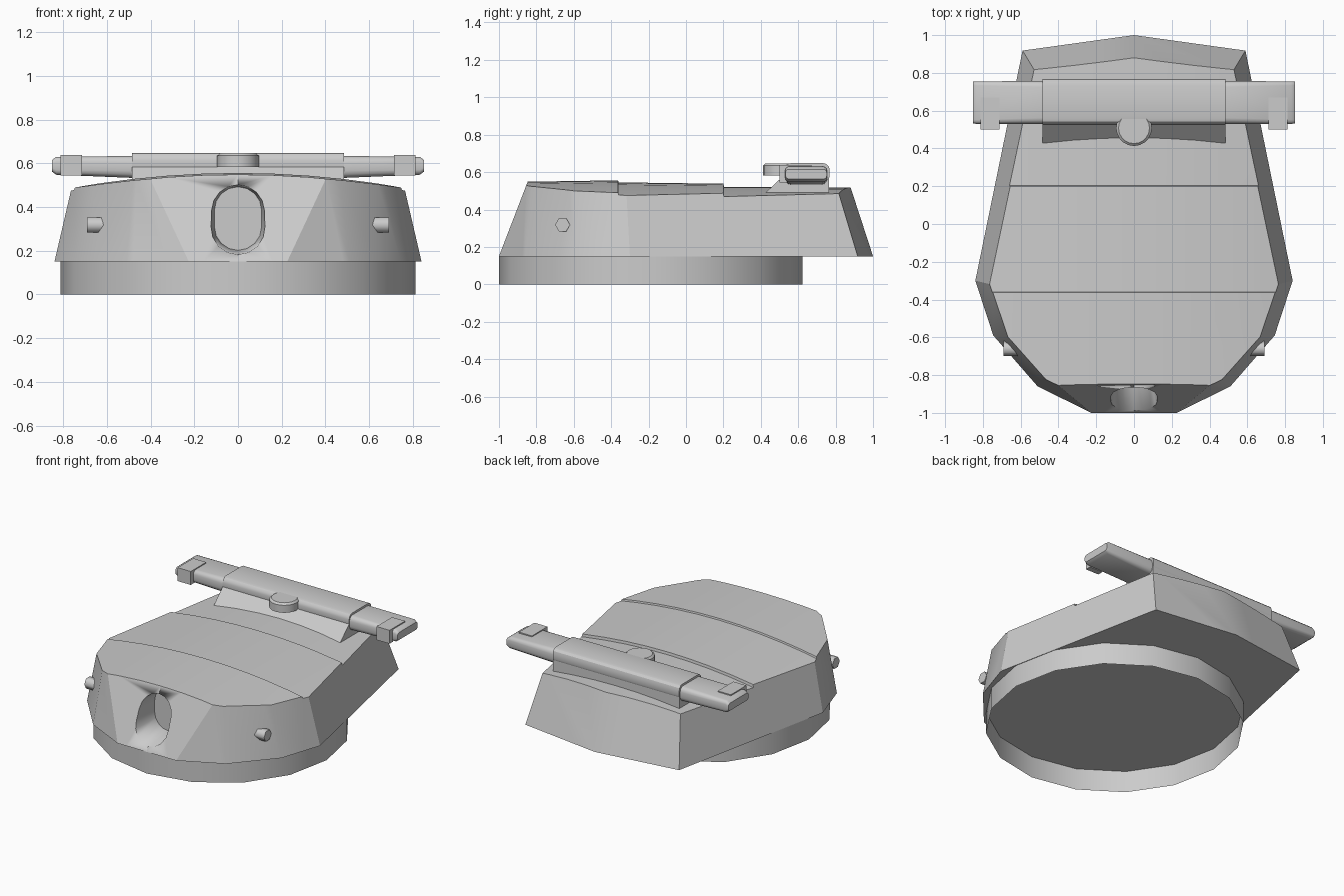
import bpy, bmesh, math
from mathutils import Vector

if "Cube" in bpy.data.objects:
    bpy.data.objects.remove(bpy.data.objects["Cube"])


def loft(name, rings, trims=()):
    """Closed solid skinned through equal rings of points, then trimmed by (point, outward normal) planes."""
    n = len(rings[0])
    bm = bmesh.new()
    vs = [[bm.verts.new(p) for p in r] for r in rings]
    for a, b in zip(vs, vs[1:]):
        for i in range(n):
            j = (i + 1) % n
            bm.faces.new((a[i], a[j], b[j], b[i]))
    bm.faces.new(vs[0][::-1])
    bm.faces.new(vs[-1])
    for co, no in trims:
        bmesh.ops.bisect_plane(bm, geom=bm.verts[:] + bm.edges[:] + bm.faces[:],
                               plane_co=co, plane_no=no, clear_outer=True)
        bmesh.ops.holes_fill(bm, edges=[e for e in bm.edges if e.is_boundary], sides=0)
    bmesh.ops.recalc_face_normals(bm, faces=bm.faces[:])
    me = bpy.data.meshes.new(name)
    bm.to_mesh(me)
    bm.free()
    ob = bpy.data.objects.new(name, me)
    bpy.context.collection.objects.link(ob)
    return ob


def smooth(ob, angle=30):
    bpy.ops.object.select_all(action='DESELECT')
    ob.select_set(True)
    bpy.context.view_layer.objects.active = ob
    bpy.ops.object.shade_smooth_by_angle(angle=math.radians(angle))


def cylinder(name, n, r, depth, loc, rot=(0, 0, 0), ends='NGON', angle=30):
    bpy.ops.mesh.primitive_cylinder_add(vertices=n, radius=r, depth=depth, location=loc,
                                        rotation=rot, end_fill_type=ends)
    ob = bpy.context.object
    ob.name = name
    smooth(ob, angle)
    return ob


def rounded(x, y0, y1, z0, z1, r, n=3):
    """Rounded rectangle in the YZ plane."""
    pts = []
    for k, (cy, cz) in enumerate([(y1 - r, z1 - r), (y0 + r, z1 - r), (y0 + r, z0 + r), (y1 - r, z0 + r)]):
        for i in range(n + 1):
            a = math.pi / 2 * (k + i / n)
            pts.append((x, cy + r * math.cos(a), cz + r * math.sin(a)))
    return pts


def mirrored(half):
    """Full outline from its right half, with the first point on the centre line."""
    return half + [(-x, y) for x, y in reversed(half[1:])]


# turret ring, open at the bottom
cylinder("turret_ring", 16, 0.812, 0.15, (0, -0.188, 0.075), ends='NOTHING')

# hull side planes, from the lower and upper outlines
low = mirrored([(0, 1.0), (0.59, 0.918), (0.84, -0.30), (0.745, -0.59), (0.51, -0.86), (0.225, -1.0)])
high = mirrored([(0, 0.885), (0.53, 0.812), (0.76, -0.30), (0.685, -0.58), (0.465, -0.825), (0.40, -0.855)])
planes = []
for i in range(len(low)):
    j = (i + 1) % len(low)
    a, b = Vector((*low[i], 0.15)), Vector((*low[j], 0.15))
    c, d = [Vector((x, y, (0.518 if y > 0 else 0.545) - 0.115 * x * x)) for x, y in (high[i], high[j])]
    no = (b - a).cross((c + d) / 2 - (a + b) / 2).normalized()
    if no.dot(a + b) < 0:
        no.negate()
    planes.append((a, no))

# hull: arched roof in three stepped plates, trimmed by the sloping sides
steps = [(-1.1, 0.545), (-0.363, 0.556), (-0.36, 0.545), (0.20, 0.538), (0.203, 0.52), (1.1, 0.518)]
rings = []
for i in range(13):
    x = -0.96 + 0.16 * i
    rings.append([(x, 1.1, 0.15), (x, -1.1, 0.15)] + [(x, y, z - 0.118 * x * x) for y, z in steps])
hull = loft("turret_hull", rings, planes)
smooth(hull, 23.5)

# gun opening in the front plate, narrowing inward
arcs = [(cz, math.pi * (k + i / 8)) for k, cz in ((0, 0.385), (1, 0.31)) for i in range(9)]
cutter = loft("gun_cutter", [[(r * math.cos(a), y, cz + r * math.sin(a)) for cz, a in arcs]
                             for y, r in ((-1.04, 0.132), (-0.76, 0.108))])
cutter.hide_render = True
cutter.display_type = 'WIRE'
smooth(cutter)
cut = hull.modifiers.new("gun_opening", 'BOOLEAN')
cut.object, cut.operation, cut.solver = cutter, 'DIFFERENCE', 'EXACT'

# rangefinder pedestal, centre housing and front boss
ped = [(0.38, 0.447), (0.525, 0.584), (0.765, 0.60), (0.765, 0.44)]
loft("rangefinder_pedestal", [[(x, y, z) for y, z in ped] for x in (-0.485, 0.485)])
smooth(loft("rangefinder_housing", [rounded(x, 0.525, 0.768, 0.545, 0.648, 0.035) for x in (-0.485, 0.485)]))
smooth(loft("rangefinder_boss", [[(r * math.cos(math.tau * i / 20), 0.508 + r * math.sin(math.tau * i / 20), z)
                                  for i in range(20)] for r, z in ((0.095, 0.583), (0.095, 0.635), (0.082, 0.647))]))

for s, side in ((1, "right"), (-1, "left")):
    # tapering rangefinder arm with rounded tip
    smooth(loft("rangefinder_arm_" + side, [
        rounded(s * 0.47, 0.53, 0.757, 0.533, 0.634, 0.032),
        rounded(s * 0.832, 0.53, 0.755, 0.548, 0.630, 0.022),
        rounded(s * 0.852, 0.532, 0.753, 0.563, 0.615, 0.018)]), 40)
    # L-shaped lens cover
    cover = [(0.50, 0.545), (0.50, 0.638), (0.67, 0.638), (0.67, 0.612), (0.54, 0.612), (0.54, 0.545)]
    loft("lens_cover_" + side, [[(s * x, y, z) for y, z in cover] for x in (0.713, 0.813)])
    # hexagonal side port
    cylinder("side_port_" + side, 6, 0.04, 0.17, (s * 0.605, -0.66, 0.318), (0, math.pi / 2, 0), angle=65)
